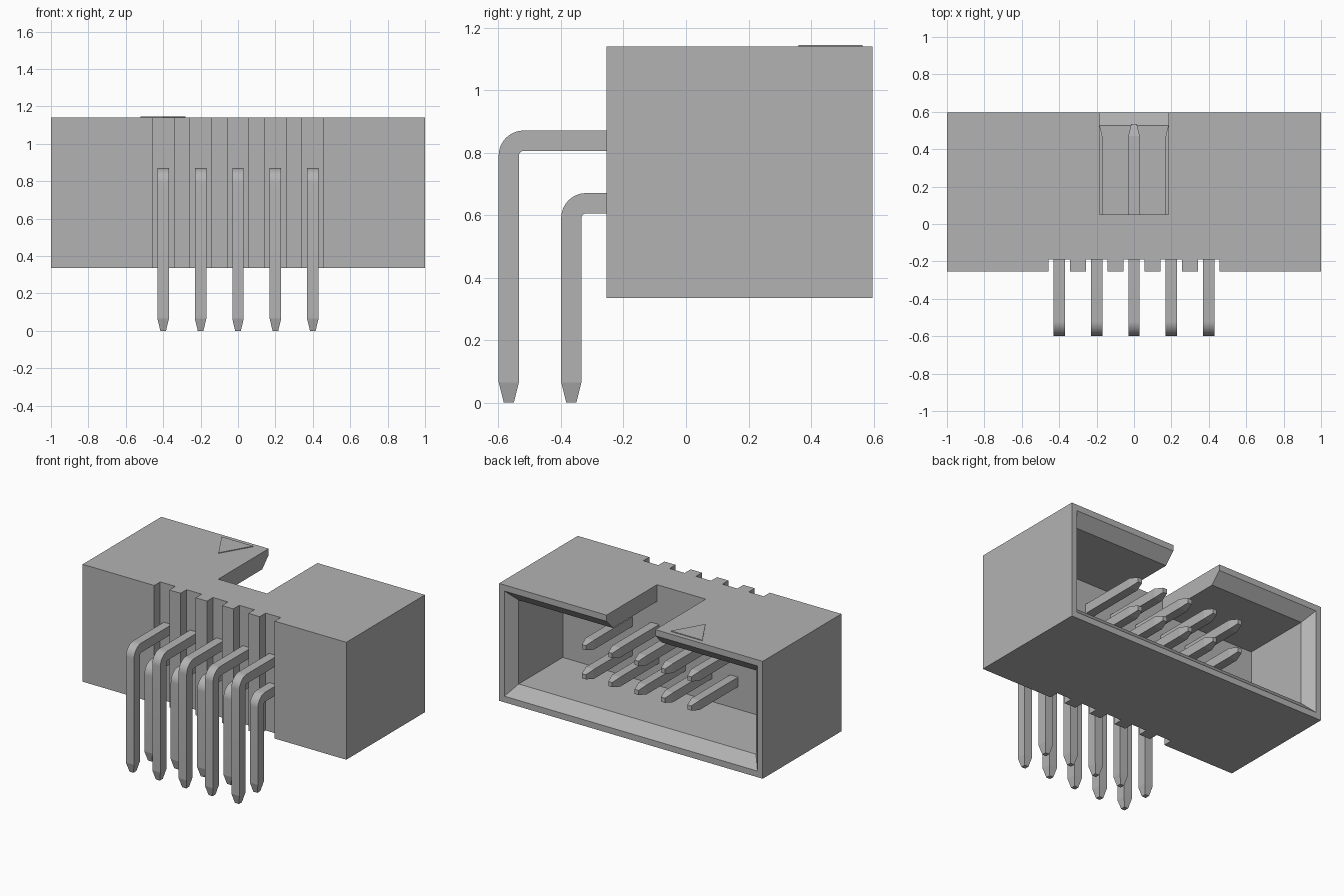
import bpy
import bmesh
from math import sin, cos, pi, radians
from mathutils import Vector

default = bpy.data.objects.get("Cube")
if default:
    bpy.data.objects.remove(default, do_unlink=True)

# One grey for everything
grey = bpy.data.materials.new("plain grey")
grey.use_nodes = True
colour = (0.45, 0.45, 0.45, 1)
grey.diffuse_color = colour
grey.node_tree.nodes["Principled BSDF"].inputs["Base Color"].default_value = colour


def loft(name, rings):
    """Skin a list of matching closed rings and cap both ends."""
    bm = bmesh.new()
    loops = [[bm.verts.new(p) for p in ring] for ring in rings]
    n = len(loops[0])
    for a, b in zip(loops, loops[1:]):
        for i in range(n):
            j = (i + 1) % n
            bm.faces.new((a[i], a[j], b[j], b[i]))
    bm.faces.new(loops[0])
    bm.faces.new(loops[-1])
    bmesh.ops.recalc_face_normals(bm, faces=bm.faces)
    mesh = bpy.data.meshes.new(name)
    bm.to_mesh(mesh)
    bm.free()
    mesh.materials.append(grey)
    ob = bpy.data.objects.new(name, mesh)
    bpy.context.collection.objects.link(ob)
    return ob


def rect(y, x0, x1, z0, z1):
    return [(x0, y, z0), (x1, y, z0), (x1, y, z1), (x0, y, z1)]


def box(name, x0, x1, y0, y1, z0, z1):
    return loft(name, [rect(y, x0, x1, z0, z1) for y in (y0, y1)])


def select(ob):
    bpy.ops.object.select_all(action="DESELECT")
    ob.select_set(True)
    bpy.context.view_layer.objects.active = ob


def cut(ob, cutter):
    mod = ob.modifiers.new("cut", "BOOLEAN")
    mod.operation = "DIFFERENCE"
    mod.solver = "EXACT"
    mod.object = cutter
    select(ob)
    bpy.ops.object.modifier_apply(modifier=mod.name)
    bpy.data.objects.remove(cutter, do_unlink=True)


# Shroud body
BOTTOM, TOP, FRONT, BACK, FLOOR = 0.335, 1.14, -0.255, 0.597, 0.05
PITCH = 0.2
columns = [PITCH * (i - 2) for i in range(5)]
body = box("shroud", -1, 1, FRONT, BACK, BOTTOM, TOP)


# Cavity open to the back, with a chamfered mouth
def mouth(y, wall_x, wall_z):
    return rect(y, wall_x - 1, 1 - wall_x, BOTTOM + wall_z, TOP - wall_z)


cut(body, loft("cavity_cutter", [mouth(FLOOR, 0.1, 0.115), mouth(BACK - 0.07, 0.1, 0.115),
                                 mouth(BACK, 0.04, 0.042), mouth(BACK + 0.02, 0.03, 0.03)]))

# Keying slot through the top wall
cut(body, box("slot_cutter", -0.185, 0.185, FLOOR, 0.8, 0.9, 1.3))

# Vertical grooves behind the pins
for x in columns:
    cut(body, box("groove_cutter", x - 0.057, x + 0.057, -0.4, -0.19, 0.2, 1.3))

# Raised first-pin marker
triangle = [(-0.52, 0.565), (-0.28, 0.565), (-0.4, 0.36)]
loft("pin_marker", [[(x, y, z) for x, y in triangle] for z in (TOP - 0.003, TOP + 0.005)])


# Bent square pins with tapered tips
def pin(name, x, z, y):
    half, tip, taper, radius, steps = 0.0325, 0.016, 0.065, 0.0475, 10
    stations = [(0.535, z, 0, tip), (0.535 - taper, z, 0, half)]
    for i in range(steps + 1):
        a = pi / 2 * i / steps
        stations.append((y + radius - radius * sin(a), z - radius + radius * cos(a), a, half))
    stations += [(y, taper, pi / 2, half), (y, 0, pi / 2, tip)]
    rings = []
    for py, pz, a, h in stations:
        side = Vector((0, -sin(a), cos(a))) * h
        w = Vector((h * 0.94, 0, 0))
        c = Vector((x, py, pz))
        rings.append([c - w - side, c + w - side, c + w + side, c - w + side])
    ob = loft(name, rings)
    select(ob)
    bpy.ops.object.shade_smooth_by_angle(angle=radians(11))


for i, x in enumerate(columns):
    pin(f"upper_pin_{i + 1}", x, 0.838, -0.567)
    pin(f"lower_pin_{i + 1}", x, 0.638, -0.367)
